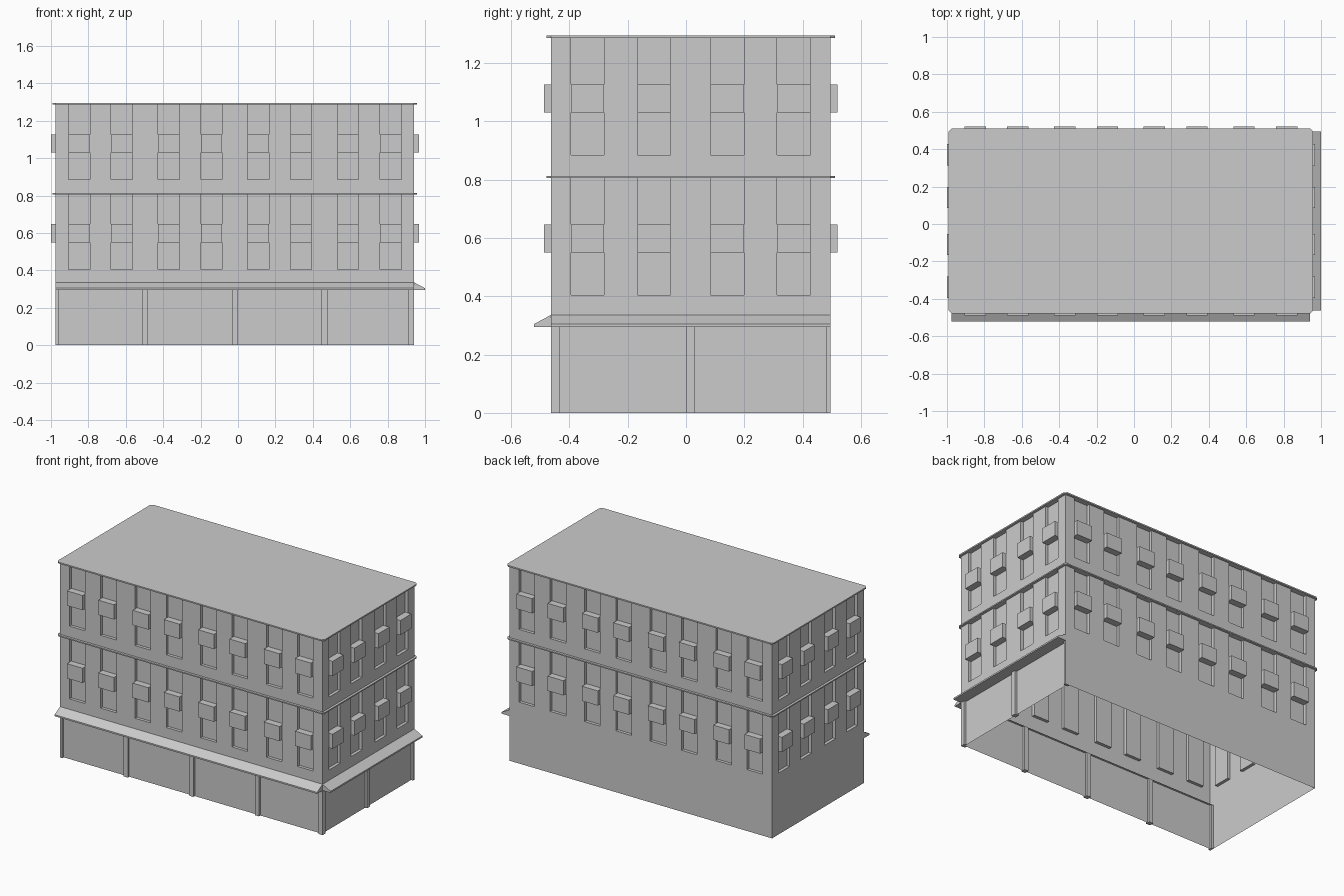
import bpy, bmesh
from math import pi
from mathutils import Matrix, Vector

cube = bpy.data.objects.get("Cube")
if cube:
    bpy.data.objects.remove(cube)

GREY = (0.6, 0.6, 0.6, 1)
mat = bpy.data.materials.new("plain grey")
mat.use_nodes = True
mat.diffuse_color = GREY
mat.node_tree.nodes["Principled BSDF"].inputs["Base Color"].default_value = GREY

# Building footprint is a grid of square bays, four wide and two deep
BAY = 0.479
HX, HY = 2 * BAY, BAY
CENTRE = Vector((-0.0165, 0.016, 0))
SHOP_TOP = 0.295
FLOORS = [(0.405, 0.805, 0.55), (0.885, 1.287, 1.03)]  # sill, head, box base
RECESS, BOX_OUT, BOX_H = -0.02, 0.025, 0.097
WIN_W, PAIR = 0.114, 0.114


class Part:
    """Collects faces in a facade frame: u along wall, d outward, z up."""

    def __init__(self, name, turn=0, half_depth=0.0):
        self.name, self.bm, self.h = name, bmesh.new(), half_depth
        self.m = Matrix.Translation(CENTRE) @ Matrix.Rotation(turn * pi / 2, 4, 'Z')

    def face(self, pts):
        self.bm.faces.new([self.bm.verts.new(self.m @ Vector((u, -self.h - d, z)))
                           for u, d, z in pts])

    def wall(self, u0, u1, z0, z1, d=0.0):
        self.face([(u0, d, z0), (u1, d, z0), (u1, d, z1), (u0, d, z1)])

    def prism(self, u0, u1, profile):
        a = [(u0, d, z) for d, z in profile]
        b = [(u1, d, z) for d, z in profile]
        self.face(a)
        self.face(b)
        for i in range(len(a)):
            j = (i + 1) % len(a)
            self.face([a[i], a[j], b[j], b[i]])

    def box(self, u0, u1, d0, d1, z0, z1):
        self.prism(u0, u1, [(d0, z0), (d1, z0), (d1, z1), (d0, z1)])

    def finish(self):
        bmesh.ops.remove_doubles(self.bm, verts=self.bm.verts, dist=1e-5)
        bmesh.ops.recalc_face_normals(self.bm, faces=self.bm.faces)
        me = bpy.data.meshes.new(self.name)
        self.bm.to_mesh(me)
        self.bm.free()
        me.materials.append(mat)
        bpy.context.collection.objects.link(bpy.data.objects.new(self.name, me))


def facade(side, turn, bays, half_depth, shop):
    w = bays * BAY / 2
    mids = [(i + 0.5) * BAY - w for i in range(bays)]
    wins = [(m + s * PAIR - WIN_W / 2, m + s * PAIR + WIN_W / 2)
            for m in mids for s in (-1, 1)]
    walls = Part(side + "_wall", turn, half_depth)
    boxes = Part(side + "_window_boxes", turn, half_depth)
    below = SHOP_TOP if shop else 0
    for sill, head, box_z in FLOORS:
        # Solid strip under the sills, then piers between recessed windows
        walls.wall(-w, w, below, sill)
        edges = [-w] + [u for win in wins for u in win] + [w]
        for a, b in zip(edges[::2], edges[1::2]):
            walls.wall(a, b, sill, head)
        for a, b in wins:
            walls.wall(a, b, sill, head, RECESS)
            for z in (sill, head):
                walls.face([(a, 0, z), (b, 0, z), (b, RECESS, z), (a, RECESS, z)])
            for u in (a, b):
                walls.face([(u, 0, sill), (u, RECESS, sill), (u, RECESS, head), (u, 0, head)])
            boxes.box(a, b, RECESS, BOX_OUT, box_z, box_z + BOX_H)
        below = head
    walls.finish()
    boxes.finish()
    if not shop:
        return
    # Recessed shop front with soffit, columns and a sloped awning
    front = Part(side + "_shop_front", turn, half_depth)
    front.wall(-w, w, 0, SHOP_TOP, -0.015)
    front.face([(-w, 0, SHOP_TOP), (w, 0, SHOP_TOP), (w, -0.03, SHOP_TOP), (-w, -0.03, SHOP_TOP)])
    front.finish()
    cols = Part(side + "_columns", turn, half_depth)
    for i in range(bays + 1):
        u = i * BAY - w
        cols.box(max(u - 0.015, -w), min(u + 0.015, w), -0.03, 0, 0, SHOP_TOP)
    cols.finish()
    awning = Part(side + "_awning", turn, half_depth)
    awning.prism(-w, w, [(0, 0.336), (0.058, 0.305), (0.058, SHOP_TOP), (0, SHOP_TOP)])
    awning.finish()


def ledge(name, z0, z1, out=0.016, capped=False):
    """Ledge around the building with cut corners."""
    part = Part(name)

    def loop(o, z):
        return [(x, -y, z) for x, y in (
            (-HX, -HY - o), (HX, -HY - o), (HX + o, -HY), (HX + o, HY),
            (HX, HY + o), (-HX, HY + o), (-HX - o, HY), (-HX - o, -HY))]

    loops = [loop(0.0001, z0), loop(out, z0), loop(out, z1)]
    if capped:
        part.face(loops[-1])
    else:
        loops.append(loop(0.0001, z1))
    for a, b in zip(loops, loops[1:]):
        for i in range(len(a)):
            j = (i + 1) % len(a)
            part.face([a[i], a[j], b[j], b[i]])
    part.finish()


facade("front", 0, 4, HY, True)
facade("awning_side", 1, 2, HX, True)
facade("back", 2, 4, HY, False)
facade("plain_side", 3, 2, HX, False)
ledge("floor_band", 0.805, 0.813)
ledge("roof", 1.286, 1.295, capped=True)
